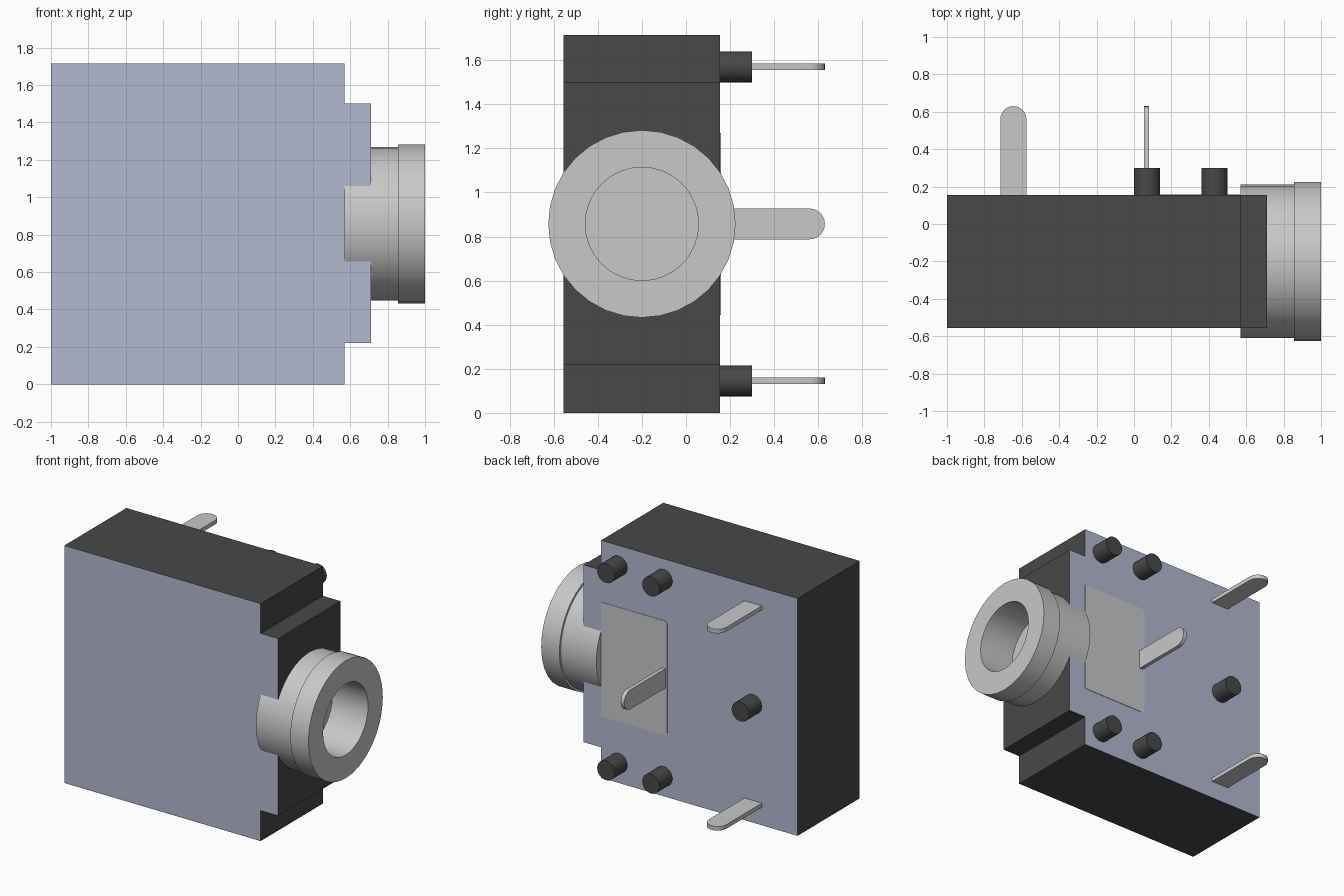
import bpy, bmesh, math
from mathutils import Vector

cube = bpy.data.objects.get("Cube")
if cube:
    bpy.data.objects.remove(cube, do_unlink=True)


def material(name, rgb):
    m = bpy.data.materials.new(name)
    m.use_nodes = True
    m.diffuse_color = (*rgb, 1)
    m.node_tree.nodes["Principled BSDF"].inputs["Base Color"].default_value = (*rgb, 1)
    return m


BLACK = material("black plastic", (0.065, 0.065, 0.065))
BLUE = material("blue grey face", (0.45, 0.48, 0.63))
METAL = material("light metal", (0.58, 0.58, 0.58))

CZ = 0.8575    # mid height, also the socket axis
CY = -0.20     # socket axis in depth
FRONT, BACK = -0.555, 0.155


def finish(name, bm, mats, smooth=False):
    bmesh.ops.recalc_face_normals(bm, faces=bm.faces[:])
    me = bpy.data.meshes.new(name)
    bm.to_mesh(me)
    bm.free()
    for m in mats:
        me.materials.append(m)
    ob = bpy.data.objects.new(name, me)
    bpy.context.collection.objects.link(ob)
    if smooth:
        bpy.ops.object.select_all(action='DESELECT')
        ob.select_set(True)
        bpy.context.view_layer.objects.active = ob
        bpy.ops.object.shade_smooth_by_angle(angle=math.radians(35))
    return ob


def extrude(name, points, offset, mats, smooth=False, cap_slot=0):
    """Extrude a closed outline along an offset; the two caps get cap_slot."""
    bm = bmesh.new()
    face = bm.faces.new([bm.verts.new(p) for p in points])
    new = bmesh.ops.extrude_face_region(bm, geom=[face], use_keep_orig=True)["geom"]
    bmesh.ops.translate(bm, vec=offset,
                        verts=[v for v in new if isinstance(v, bmesh.types.BMVert)])
    bm.normal_update()
    axis = Vector(offset).normalized()
    for f in bm.faces:
        if abs(f.normal.dot(axis)) > 0.9:
            f.material_index = cap_slot
    return finish(name, bm, mats, smooth)


def arc(cx, cy, r, a0, a1, n):
    return [(cx + r * math.cos(math.radians(a0 + (a1 - a0) * i / n)),
             cy + r * math.sin(math.radians(a0 + (a1 - a0) * i / n))) for i in range(n + 1)]


# Housing with its stepped nose, blue on the front and back faces
outline = [(-1, 0), (0.57, 0), (0.57, 0.22), (0.71, 0.22),
           (0.71, 1.50), (0.57, 1.50), (0.57, 1.715), (-1, 1.715)]
extrude("housing", [(x, FRONT, z) for x, z in outline], (0, BACK - FRONT, 0),
        [BLACK, BLUE], cap_slot=1)

# Socket: sleeve, wider rim and blind bore, turned around the x axis
profile = [(0.57, 0), (0.57, 0.41), (0.855, 0.41), (0.855, 0.425),
           (1.0, 0.425), (1.0, 0.257), (0.715, 0.257), (0.715, 0)]
bm = bmesh.new()
vs = [bm.verts.new((x, CY, CZ + r)) for x, r in profile]
edges = [bm.edges.new(pair) for pair in zip(vs, vs[1:])]
bmesh.ops.spin(bm, geom=vs + edges, cent=(0, CY, CZ), axis=(1, 0, 0),
               angle=math.tau, steps=32, use_merge=True)
bmesh.ops.remove_doubles(bm, verts=bm.verts[:], dist=0.0005)
finish("socket", bm, [METAL], True)

# Contact plate let into the back, with rounded inner corners
plate = [(0.57, 0.445), (0.57, 1.27)]
plate += arc(0.065, 1.245, 0.025, 90, 180, 4) + arc(0.065, 0.47, 0.025, 180, 270, 4)
extrude("contact_plate", [(x, BACK - 0.002, z) for x, z in plate], (0, 0.005, 0), [METAL])

# Flat pins with round tips: two lie level, one stands upright on the plate
tip = [(0.07, BACK - 0.02)] + arc(0, 0.56, 0.07, 0, 180, 12) + [(-0.07, BACK - 0.02)]
for name, z in (("upper_pin", 1.57), ("lower_pin", 2 * CZ - 1.57)):
    extrude(name, [(-0.645 + u, y, z - 0.015) for u, y in tip], (0, 0, 0.03), [METAL], True)
extrude("centre_pin", [(0.053, y, CZ + u) for u, y in tip], (0.028, 0, 0), [METAL], True)

# Round locating pegs on the back
pegs = [(-0.645, CZ)] + [(x, CZ + s * 0.7125) for x in (0.07, 0.43) for s in (-1, 1)]
for i, (px, pz) in enumerate(pegs):
    ring = arc(px, pz, 0.07, 0, 360, 24)[:-1]
    extrude(f"locating_peg_{i + 1}", [(x, BACK - 0.02, z) for x, z in ring],
            (0, 0.165, 0), [BLACK], True)
